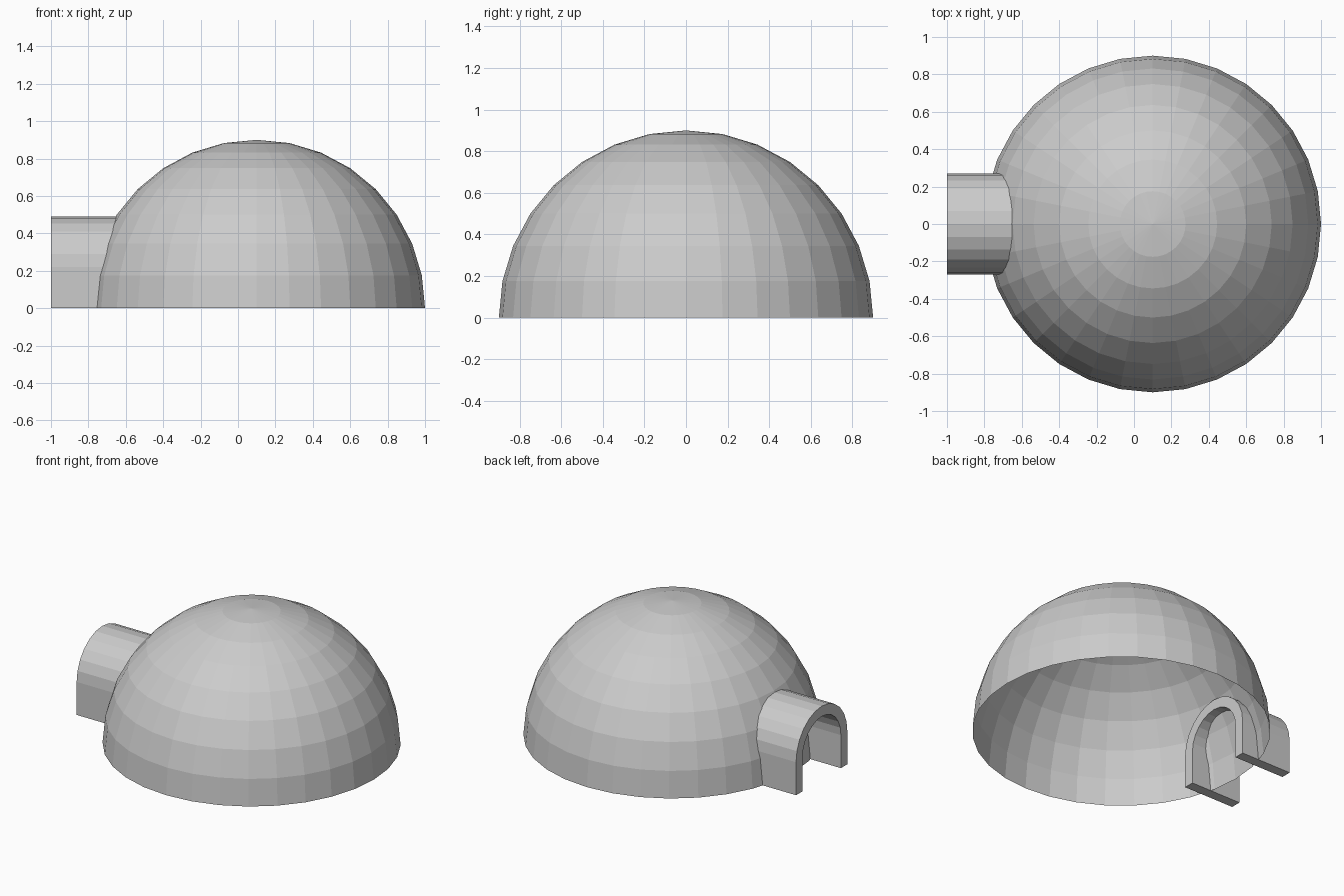
import bpy, bmesh, math

if "Cube" in bpy.data.objects:
    bpy.data.objects.remove(bpy.data.objects["Cube"])


def make_object(name, bm):
    mesh = bpy.data.meshes.new(name)
    bm.to_mesh(mesh)
    bm.free()
    obj = bpy.data.objects.new(name, mesh)
    bpy.context.collection.objects.link(obj)
    return obj


# Dome: open lower edge, single-skin half sphere
bm = bmesh.new()
bmesh.ops.create_uvsphere(bm, u_segments=32, v_segments=16, radius=0.9)
bmesh.ops.delete(bm, geom=[v for v in bm.verts if v.co.z < -0.01], context='VERTS')
bmesh.ops.translate(bm, verts=bm.verts, vec=(0.1, 0, 0))
make_object("dome", bm)


# Entrance tunnel: thick arch profile extruded along x, poking through the dome
OUTER, INNER, SPRING, STEPS = 0.27, 0.202, 0.22, 12
X_FRONT, X_INSIDE = -1.0, -0.63


def arch(radius):
    curve = [(radius * math.cos(math.pi * i / STEPS),
              SPRING + radius * math.sin(math.pi * i / STEPS)) for i in range(STEPS + 1)]
    return [(radius, 0)] + curve + [(-radius, 0)]


bm = bmesh.new()
outer_a, outer_b, inner_a, inner_b = [
    [bm.verts.new((x, y, z)) for y, z in arch(r)]
    for r in (OUTER, INNER) for x in (X_FRONT, X_INSIDE)]


def bridge(a, b):
    for i in range(len(a) - 1):
        bm.faces.new((a[i], a[i + 1], b[i + 1], b[i]))


bridge(outer_a, outer_b)
bridge(inner_b, inner_a)
bridge(inner_a, outer_a)
bridge(outer_b, inner_b)
# Feet of both tunnel walls
for i in (0, -1):
    bm.faces.new((outer_a[i], outer_b[i], inner_b[i], inner_a[i]))
bmesh.ops.recalc_face_normals(bm, faces=bm.faces)
make_object("entrance_tunnel", bm)
